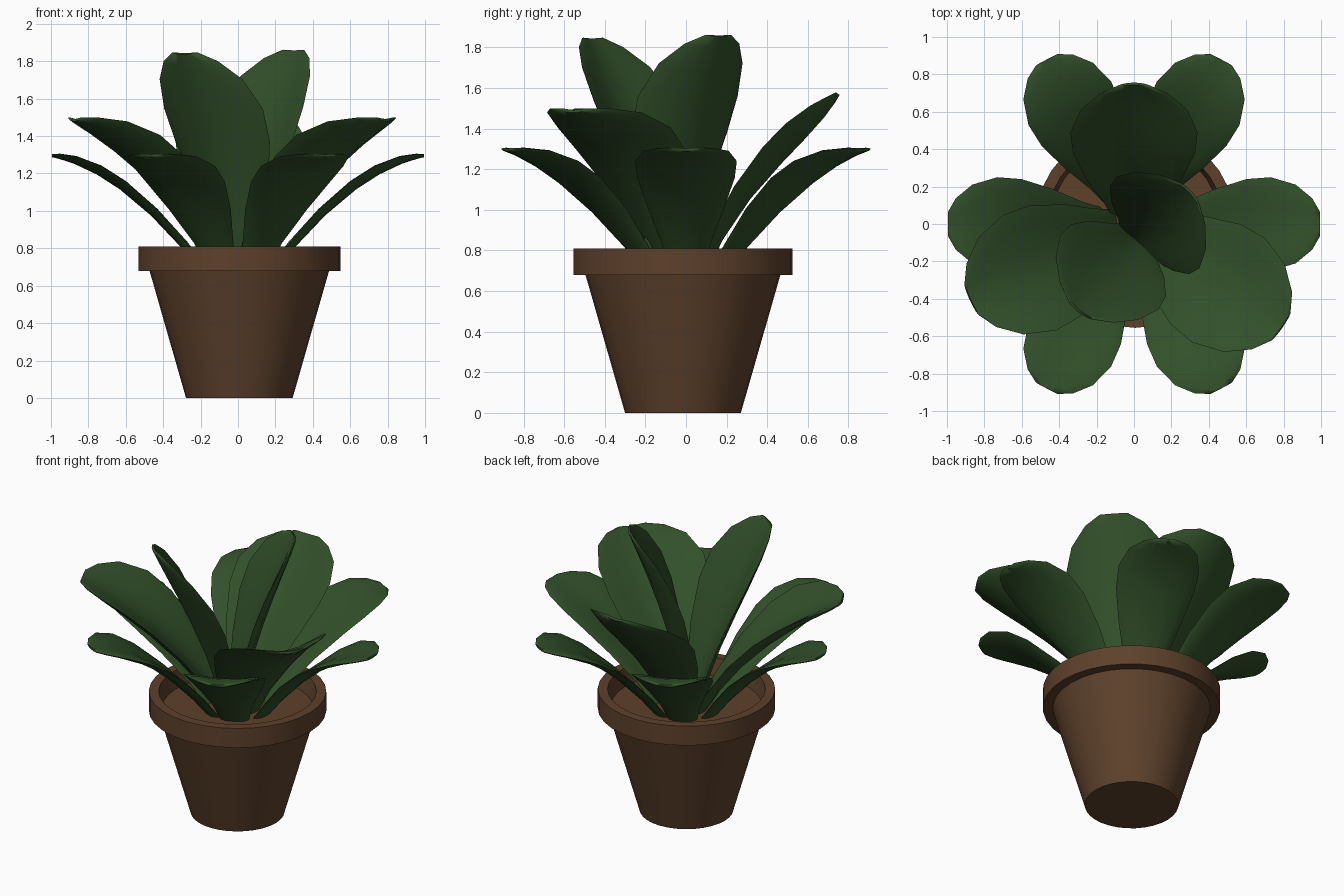
import bpy
import bmesh
from math import radians, sin, cos, pi
from mathutils import Vector

cube = bpy.data.objects.get("Cube")
if cube:
    bpy.data.objects.remove(cube, do_unlink=True)


def material(name, rgb):
    mat = bpy.data.materials.new(name)
    mat.use_nodes = True
    mat.diffuse_color = (*rgb, 1)
    mat.node_tree.nodes["Principled BSDF"].inputs["Base Color"].default_value = (*rgb, 1)
    return mat


leaf_green = material("leaf green", (0.032, 0.081, 0.023))
clay_brown = material("clay brown", (0.112, 0.054, 0.025))
rim_brown = material("rim brown", (0.112, 0.052, 0.025))


def finish(name, bm, mat, angle):
    bmesh.ops.recalc_face_normals(bm, faces=bm.faces)
    mesh = bpy.data.meshes.new(name)
    bm.to_mesh(mesh)
    bm.free()
    mesh.materials.append(mat)
    mesh.shade_smooth()
    mesh.set_sharp_from_angle(angle=radians(angle))
    obj = bpy.data.objects.new(name, mesh)
    bpy.context.collection.objects.link(obj)
    return obj


def lathe(name, profile, mat, sides=32):
    """Spin an (r, z) profile into a round part."""
    bm = bmesh.new()
    verts = [bm.verts.new((r, 0, z)) for r, z in profile]
    edges = [bm.edges.new(pair) for pair in zip(verts, verts[1:])]
    bmesh.ops.spin(bm, geom=verts + edges, axis=(0, 0, 1), cent=(0, 0, 0),
                   angle=2 * pi, steps=sides, use_duplicate=False)
    bmesh.ops.remove_doubles(bm, verts=bm.verts, dist=0.0005)
    obj = finish(name, bm, mat, 30)
    obj.location = (0.007, -0.015, 0)


# Pot body, overhanging rim and soil
lathe("pot_body", [(0, 0), (0.285, 0), (0.48, 0.68)], clay_brown)
lathe("pot_rim", [(0.47, 0.68), (0.54, 0.68), (0.54, 0.81), (0.48, 0.81),
                  (0.455, 0.68)], rim_brown)
lathe("soil", [(0, 0.7), (0.46, 0.7)], rim_brown)

# Outline shared by every leaf: (place along the leaf, share of full width)
OUTLINE = [(0, 0.35), (0.15, 0.48), (0.35, 0.75), (0.55, 0.96), (0.7, 1),
           (0.85, 0.84), (0.95, 0.55), (1, 0.26)]
ACROSS = [-1, -0.92, -0.7, -0.35, 0, 0.35, 0.7, 0.92, 1]


def leaf(name, heading, path, half_width, cup, root=(0, 0, 0), thickness=0.038):
    """Cupped leaf with rounded edges along an outward (r, z) Bezier path."""
    a, b, c, d = [Vector(p) for p in path]
    out = Vector((cos(radians(heading)), sin(radians(heading)), 0))
    side = Vector((-out.y, out.x, 0))
    up = Vector((0, 0, 1))
    bm = bmesh.new()
    rings = []
    for t, share in OUTLINE:
        s = 1 - t
        p = a * s**3 + b * (3 * s * s * t) + c * (3 * s * t * t) + d * t**3
        tan = ((b - a) * s * s + (c - b) * (2 * s * t) + (d - c) * t * t).normalized()
        normal = up * tan.x - out * tan.y
        middle = Vector(root) + out * p.x + up * p.y
        rise = cup * share * (1 - 0.5 * t**6)
        half_thick = thickness / 2 * (1 - 0.6 * t**8)
        # Upper surface one way across, underside on the way back
        ring = []
        for u, face in [(u, 1) for u in ACROSS] + [(u, -1) for u in ACROSS[-2:0:-1]]:
            lift = face * half_thick * (1 - abs(u)**6)
            ring.append(bm.verts.new(middle + side * (u * share * half_width)
                                     + normal * (rise * abs(u)**1.7 + lift)))
        rings.append(ring)
    for low, high in zip(rings, rings[1:]):
        for i in range(len(low)):
            j = (i + 1) % len(low)
            bm.faces.new((low[i], low[j], high[j], high[i]))
    bm.faces.new(rings[0])
    bm.faces.new(rings[-1])
    finish(name, bm, leaf_green, 80)


# Low ring of six spreading leaves
low_path = [(0.18, 0.68), (0.42, 1.0), (0.73, 1.27), (0.995, 1.295)]
for i in range(6):
    leaf(f"low_leaf_{i + 1}", i * 60 + (0, 2, -2)[i % 3], low_path, 0.25, 0.035)

# Three broad middle leaves
mid_path = [(0.1, 0.68), (0.3, 1.05), (0.65, 1.35), (0.965, 1.485)]
leaf("middle_leaf_right", 205, mid_path, 0.34, 0.11)
leaf("middle_leaf_left", 325, mid_path, 0.34, 0.11)
leaf("middle_leaf_back", 90, [(0.08, 0.68), (0.24, 1.11), (0.59, 1.33), (0.75, 1.57)],
     0.34, 0.11)

# Two upright top leaves
leaf("top_leaf_front", 233, [(0.03, 0.68), (0.12, 1.1), (0.3, 1.46), (0.5, 1.84)],
     0.33, 0.11, root=(0.01, -0.07, 0))
leaf("top_leaf_back", 42, [(0, 0.68), (0.08, 1.1), (0.2, 1.5), (0.37, 1.855)],
     0.33, 0.11, root=(0.03, -0.08, 0))
